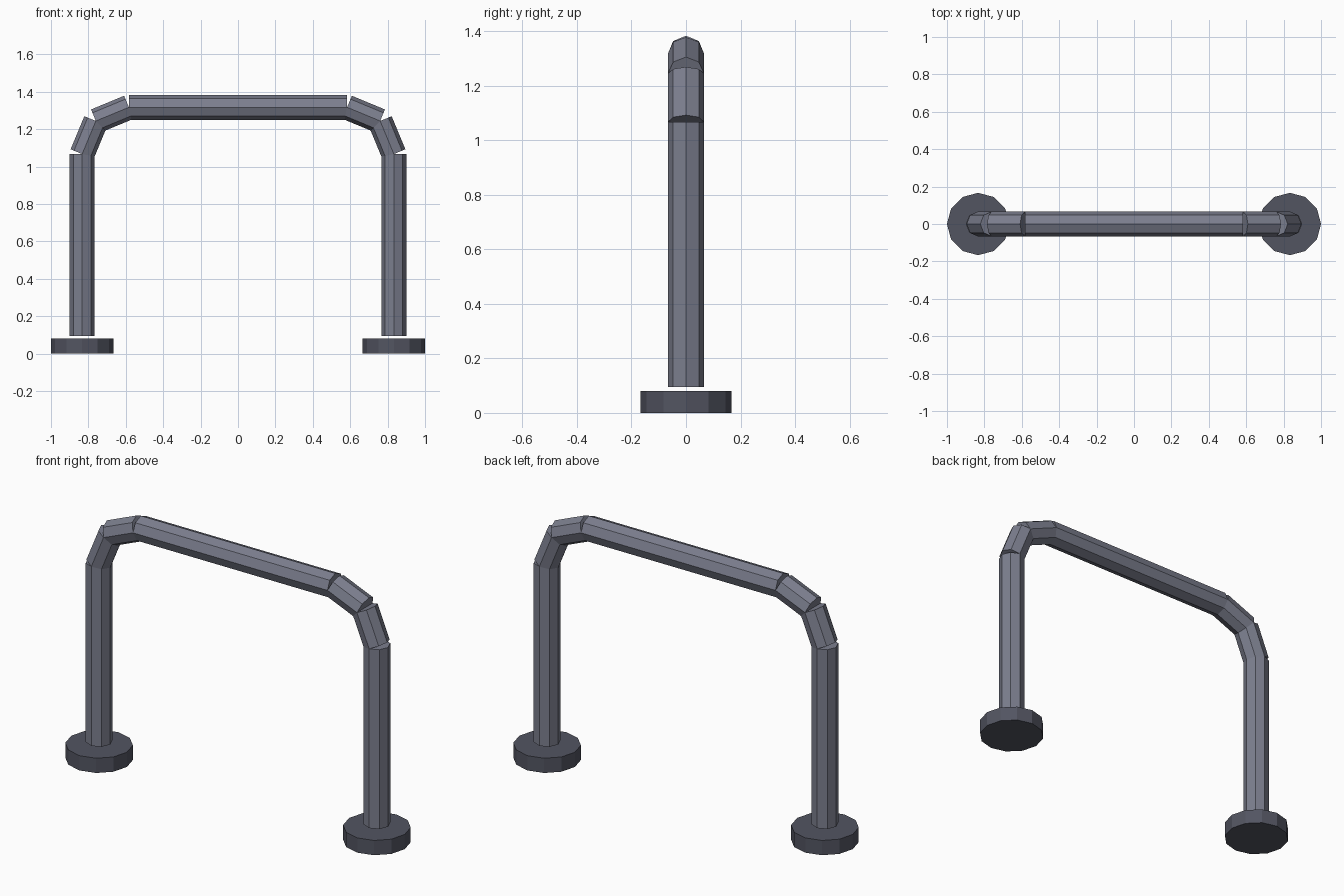
import bpy, bmesh
from math import sin, cos, radians
from mathutils import Vector

if "Cube" in bpy.data.objects:
    bpy.data.objects.remove(bpy.data.objects["Cube"])


def material(name, rgb):
    m = bpy.data.materials.new(name)
    m.diffuse_color = (*rgb, 1)
    m.use_nodes = True
    m.node_tree.nodes["Principled BSDF"].inputs["Base Color"].default_value = m.diffuse_color
    return m


STEEL = material("steel", (0.2, 0.21, 0.27))
DARK = material("dark_steel", (0.085, 0.09, 0.12))


def rod(name, a, b, radius, sides, mat):
    """Capped straight flat-faced cylinder from a to b."""
    a, b = Vector(a), Vector(b)
    bm = bmesh.new()
    bmesh.ops.create_cone(bm, cap_ends=True, segments=sides, radius1=radius,
                          radius2=radius, depth=(b - a).length)
    me = bpy.data.meshes.new(name)
    bm.to_mesh(me)
    bm.free()
    me.materials.append(mat)
    ob = bpy.data.objects.new(name, me)
    d = b - a
    ob.location = (a + b) / 2
    ob.rotation_euler = (0, Vector((d.z, d.x)).angle_signed(Vector((1, 0))), 0)
    bpy.context.collection.objects.link(ob)
    return ob


PIPE_R, LEG_X, BEND_R, BEND_Z = 0.0667, 0.8333, 0.25, 1.067
BEND_X = LEG_X - BEND_R

for side, s in (("left", -1), ("right", 1)):
    # Floor flange and upright
    rod(f"{side}_flange", (s * LEG_X, 0, 0), (s * LEG_X, 0, 0.08), 0.1667, 12, DARK)
    rod(f"{side}_upright", (s * LEG_X, 0, 0.095), (s * LEG_X, 0, BEND_Z), PIPE_R, 8, STEEL)

    # Two straight pieces form each bend
    pts = [(s * (BEND_X + BEND_R * cos(radians(t))), 0, BEND_Z + BEND_R * sin(radians(t)))
           for t in (0, 45, 90)]
    for i, part in enumerate(("lower", "upper")):
        rod(f"{side}_{part}_bend", pts[i], pts[i + 1], PIPE_R, 8, STEEL)

# Top rail
top = BEND_Z + BEND_R
rod("top_rail", (-BEND_X, 0, top), (BEND_X, 0, top), PIPE_R, 8, STEEL)
